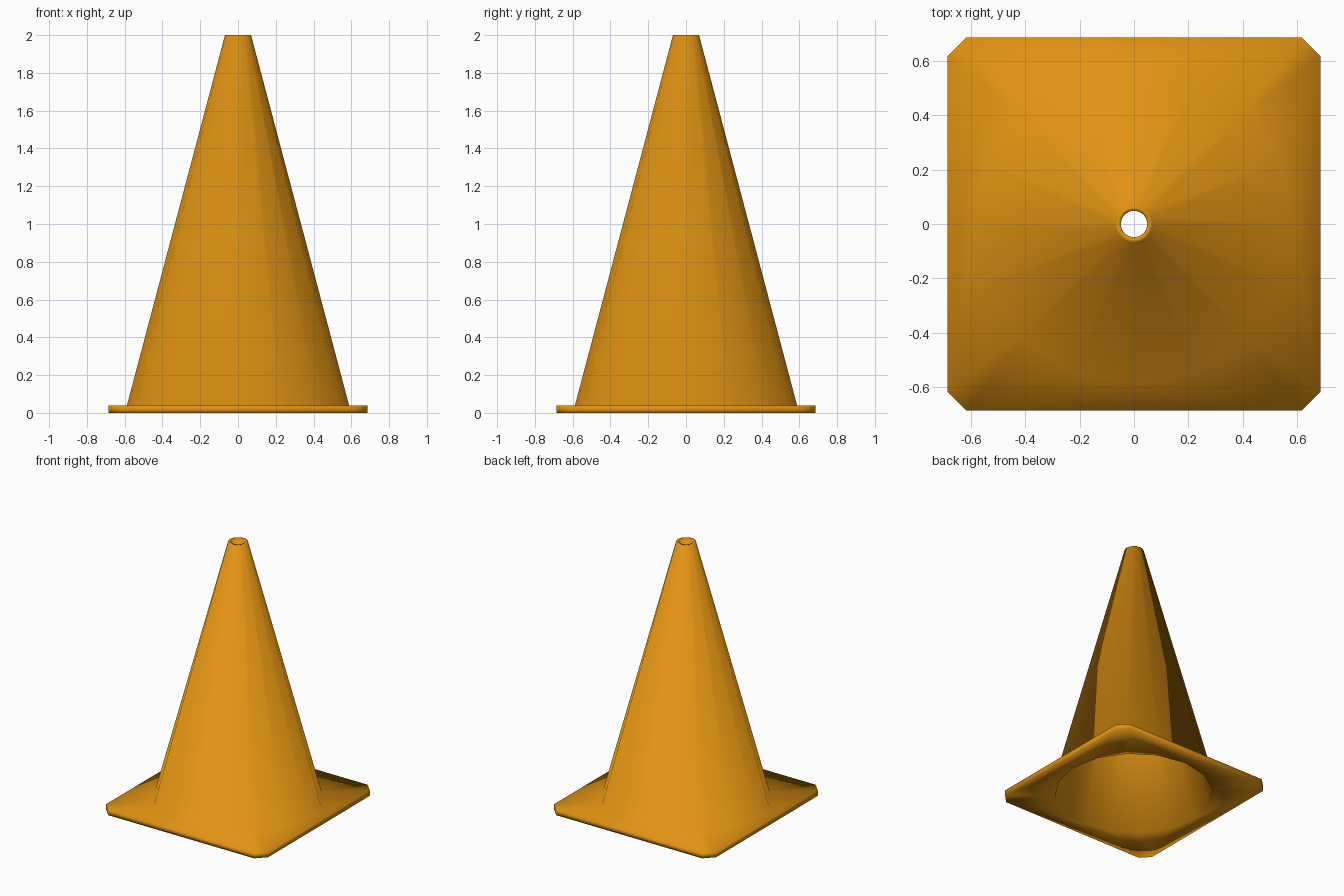
import bpy, bmesh
from math import cos, sin, pi

if "Cube" in bpy.data.objects:
    bpy.data.objects.remove(bpy.data.objects["Cube"])

SIDES = 16
HALF, CUT = 0.686, 0.617      # base half width, start of the corner cut

bm = bmesh.new()


def circle(r, z):
    return [bm.verts.new((r * cos(2 * pi * i / SIDES), r * sin(2 * pi * i / SIDES), z))
            for i in range(SIDES)]


def cut_square(z):
    pts, (a, b) = [], (HALF, CUT)
    for c, s in ((1, 0), (0, 1), (-1, 0), (0, -1)):
        for x, y in ((a, b), (b, a)):
            pts.append(bm.verts.new((x * c - y * s, x * s + y * c, z)))
    return pts


def wall(lo, hi):
    n = len(lo)
    for i in range(n):
        j = (i + 1) % n
        bm.faces.new((lo[i], lo[j], hi[j], hi[i]))


def flange(square, ring):
    # each corner fans to two ring segments, then joins to the next corner
    for k in range(8):
        for i in (2 * k, 2 * k + 1):
            bm.faces.new((square[k], ring[(i + 1) % SIDES], ring[i]))
        bm.faces.new((square[k], square[(k + 1) % 8], ring[(2 * k + 2) % SIDES]))


# Base plate outline, outer cone skin and hollow inside
base_low, base_high = cut_square(0), cut_square(0.04)
outer_low, outer_top = circle(0.588, 0.04), circle(0.069, 2.0)
inner_top, inner_low = circle(0.049, 2.0), circle(0.565, 0.0)

wall(base_low, base_high)
flange(base_high, outer_low)
wall(outer_low, outer_top)
wall(outer_top, inner_top)
wall(inner_top, inner_low)
flange(base_low, inner_low)
bmesh.ops.recalc_face_normals(bm, faces=bm.faces)
for f in bm.faces:
    f.smooth = True

mesh = bpy.data.meshes.new("traffic_cone")
bm.to_mesh(mesh)
bm.free()
cone = bpy.data.objects.new("traffic_cone", mesh)
bpy.context.collection.objects.link(cone)

# Orange plastic
mat = bpy.data.materials.new("orange_plastic")
mat.diffuse_color = (0.75, 0.29, 0.006, 1)
mat.use_nodes = True
mat.node_tree.nodes["Principled BSDF"].inputs["Base Color"].default_value = mat.diffuse_color
mesh.materials.append(mat)
